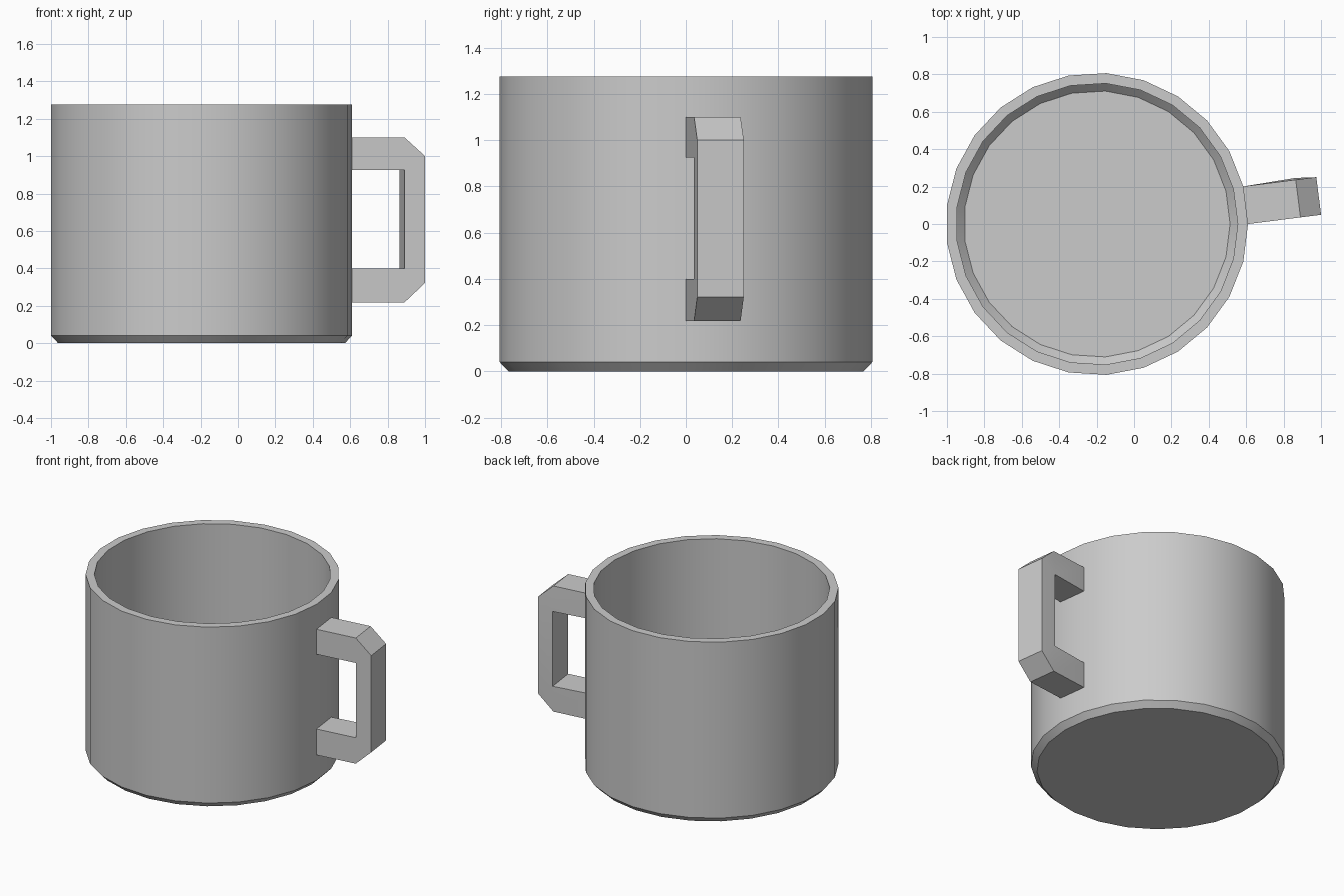
import bpy, bmesh
from math import cos, sin, pi

if "Cube" in bpy.data.objects:
    bpy.data.objects.remove(bpy.data.objects["Cube"])

SIDES = 25
STEP = 2 * pi / SIDES
CX = -0.198      # axis of the cup
R = 0.808        # outer radius


def finish(name, bm):
    bmesh.ops.recalc_face_normals(bm, faces=bm.faces)
    mesh = bpy.data.meshes.new(name)
    bm.to_mesh(mesh)
    bm.free()
    obj = bpy.data.objects.new(name, mesh)
    bpy.context.collection.objects.link(obj)
    bpy.ops.object.select_all(action='DESELECT')
    obj.select_set(True)
    bpy.context.view_layer.objects.active = obj
    bpy.ops.object.shade_smooth_by_angle(angle=pi / 6)
    return obj


# Cup body: lathed wall, bevelled base, flat rim and bevelled inner floor
profile = [(0.77, 0), (R, 0.04), (R, 1.275), (0.753, 1.275), (0.753, 0.097), (0.712, 0.055)]
bm = bmesh.new()
rings = [[bm.verts.new((CX + r * cos(i * STEP), r * sin(i * STEP), z)) for i in range(SIDES)]
         for r, z in profile]
for a, b in zip(rings, rings[1:]):
    for i in range(SIDES):
        j = (i + 1) % SIDES
        bm.faces.new((a[i], a[j], b[j], b[i]))
bm.faces.new(rings[0])
bm.faces.new(rings[-1])
finish("mug_body", bm)

# Handle: angular bracket extruded straight out of one wall facet
turn = STEP / 2
U0, U1, U2 = R * cos(turn), 1.084, 1.195
HALF = R * sin(turn)
outer = [(U0, 1.10), (U1, 1.10), (U2, 1.0), (U2, 0.322), (U1, 0.218), (U0, 0.218)]
inner = [(U0, 0.925), (U1, 0.925), (U1, 0.40), (U0, 0.40)]


def place(u, v, z):
    return (CX + u * cos(turn) - v * sin(turn), u * sin(turn) + v * cos(turn), z)


bm = bmesh.new()
loops = []
for side in (-1, 1):
    o = [bm.verts.new(place(u, side * HALF, z)) for u, z in outer]
    # the far inner corners flare very slightly
    n = [bm.verts.new(place(u, side * HALF + (0.01 if side > 0 and u > U0 else 0), z))
         for u, z in inner]
    bm.faces.new((o[0], o[1], n[1], n[0]))
    bm.faces.new((o[1], o[2], n[1]))
    bm.faces.new((o[2], o[3], n[2], n[1]))
    bm.faces.new((o[3], o[4], n[2]))
    bm.faces.new((o[4], o[5], n[3], n[2]))
    loops.append((o, n))
for near, far in zip(*loops):
    for k in range(len(near) - 1):
        bm.faces.new((near[k], near[k + 1], far[k + 1], far[k]))
# caps against the wall
(o, n), (p, q) = loops
bm.faces.new((o[0], p[0], q[0], n[0]))
bm.faces.new((o[5], p[5], q[3], n[3]))
finish("handle", bm)
